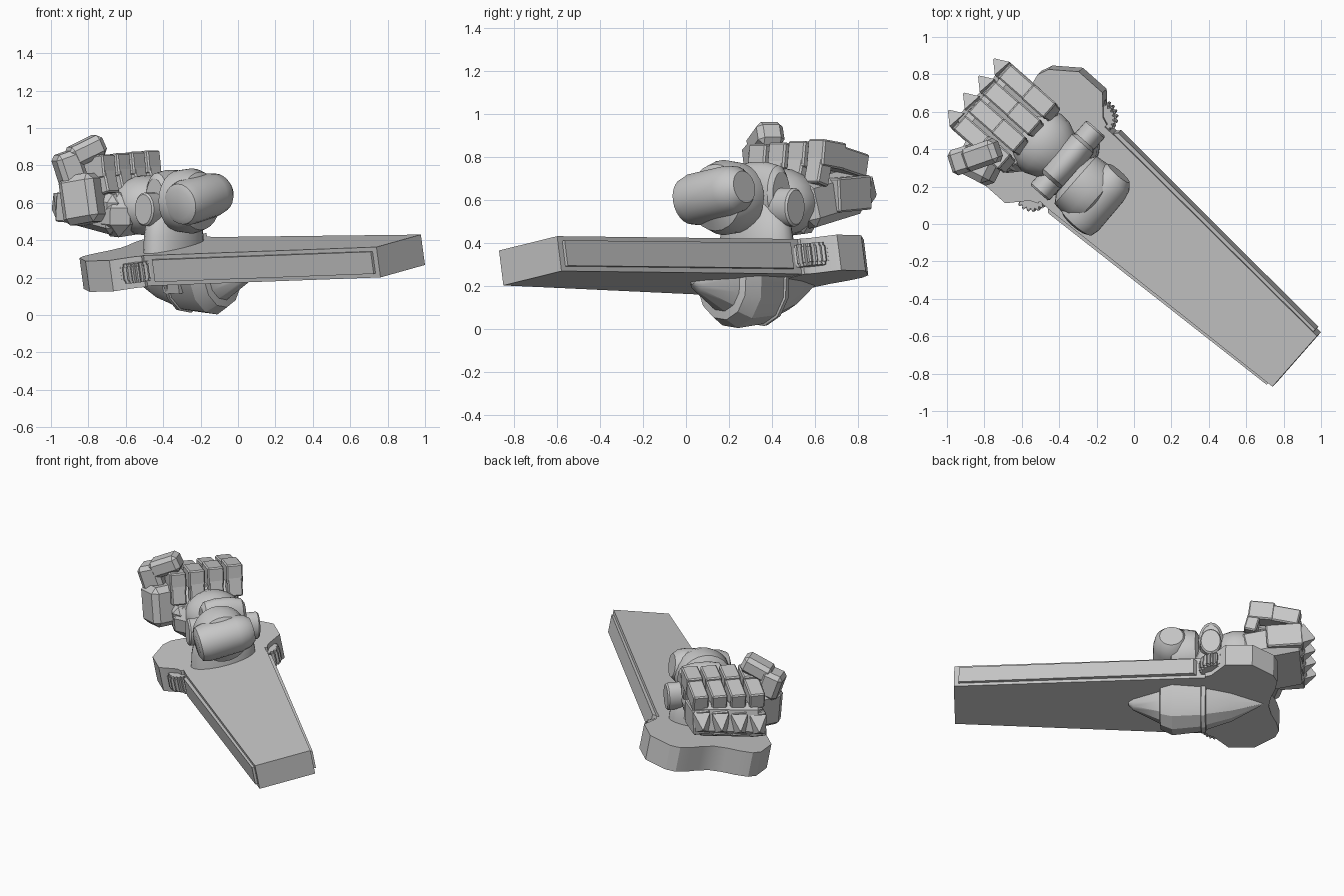
import bpy, bmesh, math
from mathutils import Matrix, Vector

if "Cube" in bpy.data.objects:
    bpy.data.objects.remove(bpy.data.objects["Cube"])

grey = bpy.data.materials.new("mid_grey")
grey.diffuse_color = (0.57, 0.57, 0.57, 1)
grey.use_nodes = True
grey.node_tree.nodes["Principled BSDF"].inputs["Base Color"].default_value = grey.diffuse_color

# Working frame: U runs along the blade, V across it, z up
F = Matrix.Rotation(math.radians(-41.35), 4, 'Z')
# Blade frame: slightly rolled and pitched, with w = 0 on the top face
P = (F @ Matrix.Translation((0, 0.02, 0.376))
     @ Matrix.Rotation(0.183, 4, 'X') @ Matrix.Rotation(-0.019, 4, 'Y'))


def finish(name, bm, matrix):
    bmesh.ops.recalc_face_normals(bm, faces=bm.faces)
    mesh = bpy.data.meshes.new(name)
    bm.to_mesh(mesh)
    bm.free()
    mesh.transform(matrix)
    mesh.materials.append(grey)
    ob = bpy.data.objects.new(name, mesh)
    bpy.context.collection.objects.link(ob)
    return ob


def prism(name, pts, w0, w1, matrix=P):
    bm = bmesh.new()
    face = bm.faces.new([bm.verts.new((x, y, w0)) for x, y in pts])
    ext = bmesh.ops.extrude_face_region(bm, geom=[face])
    moved = [g for g in ext["geom"] if isinstance(g, bmesh.types.BMVert)]
    bmesh.ops.translate(bm, verts=moved, vec=(0, 0, w1 - w0))
    # close the open side left by the extrusion
    bmesh.ops.holes_fill(bm, edges=[e for e in bm.edges if e.is_boundary])
    return finish(name, bm, matrix)


def mirrored(half):
    return half + [(x, -y) for x, y in reversed(half) if y > 0]


def aim(p, q):
    p, q = Vector(p), Vector(q)
    rot = (q - p).to_track_quat('X', 'Z').to_matrix().to_4x4()
    return F @ Matrix.Translation(p) @ rot, (q - p).length


def bar(name, p, q, width, height, bevel=0.015, taper=1.0, roll=0.0):
    """Bevelled box running from p to q, narrowed at the q end by taper."""
    m, length = aim(p, q)
    bm = bmesh.new()
    bmesh.ops.create_cube(bm, size=1)
    for v in bm.verts:
        s = taper if v.co.x > 0 else 1
        v.co = ((v.co.x + 0.5) * length, v.co.y * width * s, v.co.z * height * s)
    if bevel:
        bmesh.ops.bevel(bm, geom=bm.edges[:], offset=bevel, segments=1, affect='EDGES')
    return finish(name, bm, m @ Matrix.Rotation(roll, 4, 'X'))


def lathe(name, profile, matrix, sides=24, sy=1.0, sz=1.0, top=9.0):
    """Spin (distance, radius) points about the local x axis, flattened above top."""
    bm = bmesh.new()
    rings = []
    for d, r in profile:
        rings.append([bm.verts.new((d, sy * r * math.cos(a), min(top, sz * r * math.sin(a))))
                      for a in (2 * math.pi * i / sides for i in range(sides))])
    for a, b in zip(rings, rings[1:]):
        for i in range(sides):
            j = (i + 1) % sides
            bm.faces.new((a[i], a[j], b[j], b[i]))
    bm.faces.new(rings[0])
    bm.faces.new(rings[-1])
    return finish(name, bm, matrix)


# Tapered blade with a raised rail along each long side
prism("blade", mirrored([(1.13, 0.183), (-0.38, 0.268), (-0.50, 0.268)]), 0, -0.165)
for s in (-1, 1):
    prism("side_rail", [(1.10, s * 0.15), (1.10, s * 0.20), (-0.385, s * 0.290),
                        (-0.42, s * 0.25)], -0.022, -0.142)

# Wide head with a concave back edge
head = [(-0.46, 0.285), (-0.50, 0.30), (-0.59, 0.40), (-0.76, 0.40), (-0.89, 0.30),
        (-0.915, 0.24), (-0.90, 0.16), (-0.87, 0.08), (-0.855, 0)]
prism("blade_head", mirrored(head), 0, -0.168)

# Barrel-shaped toothed wheels in the notches between head and blade
for s in (-1, 1):
    for r_scale, w0, w1 in ((1.0, -0.045, -0.12), (0.92, -0.03, -0.135)):
        teeth = []
        for i in range(20):
            for k, r in ((0, 0.08), (0.35, 0.095), (0.65, 0.095)):
                a = 2 * math.pi * (i + k) / 20
                teeth.append((-0.515 + r_scale * r * math.cos(a),
                              s * 0.275 + r_scale * r * math.sin(a)))
        prism("side_wheel", teeth, w0, w1)

# Faceted pod below the head, flat where it meets the blade, with a side bracket
pod = [(0.03, 0.015), (0.0, 0.05), (-0.17, 0.14), (-0.175, 0.18), (-0.25, 0.218),
       (-0.43, 0.195), (-0.435, 0.205), (-0.46, 0.20), (-0.465, 0.18),
       (-0.62, 0.125), (-0.82, 0.01)]
lathe("under_pod", pod, P @ Matrix.Translation((0, 0.02, -0.16)), sides=12, sy=0.85, top=0.02)
prism("pod_bracket", [(-0.33, -0.17), (-0.33, 0), (-0.48, 0), (-0.48, -0.13)], -0.15, -0.23)

# Pedestal, drawn in towards the top
stand = F @ Matrix.Translation((-0.475, 0.02, 0)) @ Matrix.Rotation(-math.pi / 2, 4, 'Y')
lathe("pedestal", [(0.32, 0.21), (0.42, 0.205), (0.50, 0.19), (0.56, 0.15), (0.60, 0.14)],
      stand, sy=1.0, sz=0.55)

# Cross drum on the pedestal, with a smaller flat-ended boss on each side
cross = F @ Matrix.Translation((-0.49, 0.02, 0.63)) @ Matrix.Rotation(math.pi / 2, 4, 'Z')
lathe("cross_drum", [(-0.14, 0.10), (-0.12, 0.13), (-0.05, 0.145), (0.05, 0.145),
                     (0.12, 0.13), (0.14, 0.10)], cross, sy=0.6)
lathe("cross_boss", [(-0.23, 0.08), (-0.22, 0.09), (0.22, 0.09), (0.23, 0.08)],
      cross @ Matrix.Translation((0, 0, -0.065)), sy=0.75)

# Round joint housing and the roller in front of it
lathe("joint_housing", [(-0.42, 0.12), (-0.39, 0.165), (-0.30, 0.175), (-0.24, 0.155),
                        (-0.21, 0.10)],
      F @ Matrix.Translation((0, -0.03, 0.61)), sy=1.03)
m, n = aim((-0.24, -0.21, 0.59), (-0.24, 0.15, 0.66))
lathe("front_roller", [(0, 0.08), (0.015, 0.11), (0.06, 0.122), (0.27, 0.118),
                       (0.33, 0.105), (n, 0.075)], m)

# Wrist
m, n = aim((-0.76, 0.0, 0.58), (-0.50, 0.0, 0.60))
lathe("wrist", [(0, 0.14), (0.08, 0.16), (0.14, 0.157), (0.20, 0.135), (n, 0.09)], m, sy=1.15)

# Palm and heel of the hand
bar("palm", (-0.68, -0.03, 0.55), (-1.07, -0.03, 0.63), 0.43, 0.22, 0.04, roll=-0.12)
bar("palm_heel", (-0.63, -0.04, 0.54), (-0.84, -0.05, 0.56), 0.40, 0.24, 0.075, roll=-0.1)

# Four curled fingers with pointed knuckles
for i in range(4):
    v = 0.157 - 0.122 * i
    z = 0.15 * (v - 0.157)
    t = 0.06 * (v - 0.157)
    bar("finger_base", (-0.84, v, 0.62 + z), (-1.07, v, 0.635 + z), 0.108, 0.16, 0.008)
    bar("knuckle_point", (-1.065, v, 0.635 + z), (-1.145, v + 0.01, 0.62 + z),
        0.105, 0.15, 0, 0.08)
    bar("finger_middle", (-1.05, v, 0.755 + t), (-0.87, v, 0.795 + t), 0.10, 0.11, 0.008)
    bar("finger_end", (-0.89, v, 0.80 + t), (-0.73, v, 0.82 + t), 0.105, 0.125, 0.008)
    bar("finger_tip", (-0.775, v, 0.82 + t), (-0.735, v, 0.67 + t), 0.095, 0.08, 0.008)

# Thumb: base, bent joint and tip
bar("thumb_base", (-0.82, -0.28, 0.49), (-0.86, -0.29, 0.75), 0.22, 0.21, 0.035)
bar("thumb_joint", (-0.89, -0.31, 0.70), (-0.92, -0.36, 0.87), 0.14, 0.14, 0.025)
bar("thumb_tip", (-0.90, -0.34, 0.835), (-0.81, -0.18, 0.92), 0.13, 0.115, 0.025)

# Smooth the curved parts and keep hard edges
bpy.ops.object.select_all(action='SELECT')
bpy.context.view_layer.objects.active = bpy.context.selected_objects[0]
bpy.ops.object.shade_smooth_by_angle(angle=math.radians(28))
